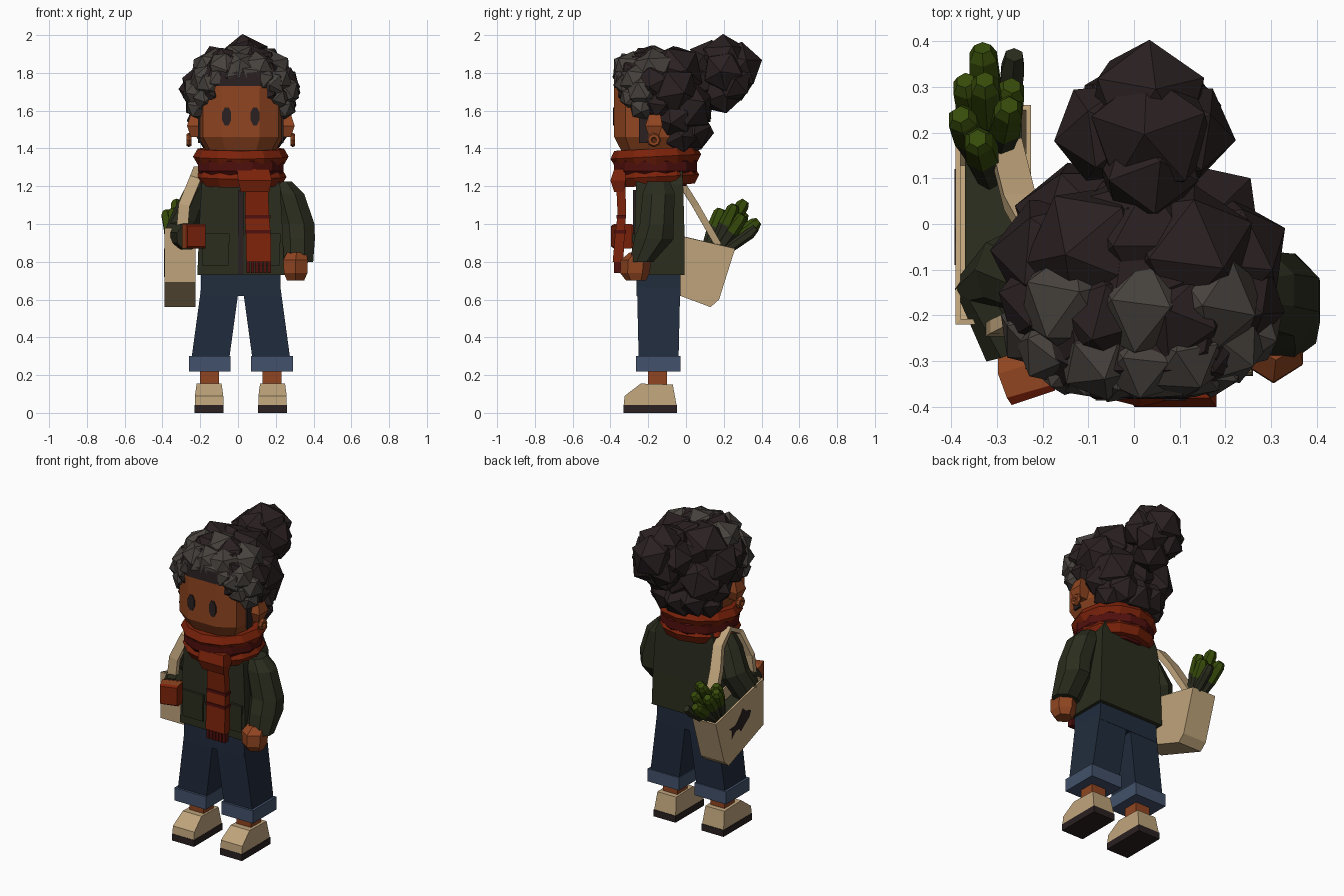
import bpy, bmesh, math, random
from mathutils import Vector, Matrix, Euler

random.seed(4)
if "Cube" in bpy.data.objects:
    bpy.data.objects.remove(bpy.data.objects["Cube"])

def material(name, r, g, b):
    m = bpy.data.materials.new(name)
    m.use_nodes = True
    m.diffuse_color = (r, g, b, 1)
    m.node_tree.nodes["Principled BSDF"].inputs["Base Color"].default_value = (r, g, b, 1)
    return m

SKIN = material("skin brown", .28, .06, .015)
JACKET = material("dark olive", .024, .026, .013)
JEANS = material("denim blue", .015, .025, .046)
CUFF = material("pale denim", .054, .083, .145)
CREAM = material("cream canvas", .52, .37, .2)
SCARF = material("rust red", .2, .016, .003)
WINE = material("dark red", .08, .005, .004)
HAIR = material("dark brown", .023, .0145, .015)
GREY = material("grey brown", .062, .053, .046)
LEAF = material("leaf green", .037, .07, .003)
MID = .015  # body centre in x
X, Z = Vector((1, 0, 0)), Vector((0, 0, 1))

def finish(name, bm, *mats):
    bmesh.ops.recalc_face_normals(bm, faces=bm.faces)
    me = bpy.data.meshes.new(name)
    bm.to_mesh(me)
    bm.free()
    for m in mats:
        me.materials.append(m)
    ob = bpy.data.objects.new(name, me)
    bpy.context.collection.objects.link(ob)
    return ob

def skin(name, rings, *mats, last_mat=0):
    """Bridge rings of points and cap both ends."""
    bm = bmesh.new()
    vs = [[bm.verts.new(p) for p in ring] for ring in rings]
    n = len(vs[0])
    bm.faces.new(vs[0])
    for a, b in zip(vs, vs[1:]):
        for i in range(n):
            f = bm.faces.new((a[i], a[(i + 1) % n], b[(i + 1) % n], b[i]))
            f.material_index = last_mat if b is vs[-1] or b is vs[-2] else 0
    bm.faces.new(vs[-1]).material_index = last_mat
    return finish(name, bm, *mats)

def tube(name, secs, *mats, n=4, flat=True, wide=X, last_mat=0):
    """Sections are x, y, z, half width, half depth."""
    pts = [Vector(s[:3]) for s in secs]
    rings = []
    for i, s in enumerate(secs):
        t = Z if flat else (pts[min(i + 1, len(pts) - 1)] - pts[max(i - 1, 0)]).normalized()
        u = (wide - t * wide.dot(t)).normalized()
        v = t.cross(u)
        k = 1 / math.cos(math.pi / n)
        angles = [math.pi * (2 * j + 1) / n for j in range(n)]
        rings.append([pts[i] + u * s[3] * k * math.cos(a) + v * s[4] * k * math.sin(a) for a in angles])
    return skin(name, rings, *mats, last_mat=last_mat)

def box(name, x0, x1, y0, y1, z0, z1, mat):
    c = ((x0 + x1) / 2, (y0 + y1) / 2)
    h = ((x1 - x0) / 2, (y1 - y0) / 2)
    return tube(name, [(*c, z0, *h), (*c, z1, *h)], mat)

def prism(name, profile, x0, x1, mat):
    return skin(name, [[(x, y, z) for y, z in profile] for x in (x0, x1)], mat)

def curls(name, blobs, mat, mirror=True):
    """Sharply faceted balls: x offset, y, z, radius."""
    bm = bmesh.new()
    for x, y, z, r in blobs:
        for s in ((-1, 1) if mirror and x else (1,)):
            turn = Euler([random.uniform(0, 3) for _ in range(3)]).to_matrix().to_4x4()
            bmesh.ops.create_icosphere(bm, subdivisions=1, radius=r * 1.08,
                                       matrix=Matrix.Translation((MID + s * x, y, z)) @ turn)
    return finish(name, bm, mat)

# Legs, turn-ups, ankles, shoes, ears, earrings, eyes, pockets
SHOE = [(-.33, .04), (-.325, .09), (-.24, .155), (-.07, .15), (-.05, .04)]
for s, side in ((-1, "right"), (1, "left")):
    def at(d):
        return MID + s * d
    tube(side + "_trouser_leg", [(at(.105), -.145, .7, .1, .115), (at(.165), -.145, .26, .1, .105)], JEANS)
    box(side + "_turn_up", at(.165) - .11, at(.165) + .11, -.265, -.03, .22, .3, CUFF)
    box(side + "_ankle", at(.165) - .05, at(.165) + .05, -.2, -.1, .12, .24, SKIN)
    shoe = prism(side + "_shoe", SHOE, at(.168) - .075, at(.168) + .075, CREAM)
    for v in shoe.data.vertices:
        if v.co.z > .1:
            v.co.x += (at(.168) - v.co.x) * .12
    box(side + "_sole", at(.168) - .077, at(.168) + .077, -.332, -.047, 0, .042, HAIR)
    tube(side + "_ear", [(at(.24), -.17, 1.46, .025, .025), (at(.25), -.17, 1.52, .035, .045),
                         (at(.24), -.165, 1.58, .025, .03)], SKIN)
    box(side + "_sideburn", at(.221) - .006, at(.221) + .006, -.25, -.2, 1.43, 1.62, HAIR)
    bpy.ops.mesh.primitive_torus_add(major_radius=.023, minor_radius=.015, major_segments=8, minor_segments=6,
                                     location=(at(.275), -.17, 1.445), rotation=(0, math.pi / 2, 0))
    ring = bpy.context.object
    ring.name = side + "_earring"
    ring.data.materials.append(SKIN)
    eye = [[(at(.075) + .026 * math.sin(a), y, 1.57 + .052 * math.cos(a))
            for a in [math.pi * (i + .5) / 4 for i in range(8)]] for y in (-.379, -.386)]
    skin(side + "_eye", eye, HAIR)
    box(side + "_pocket", at(.135) - .07, at(.135) + .07, -.281, -.26, .78, .92, JACKET)
    box(side + "_pocket_flap", at(.135) - .075, at(.135) + .075, -.287, -.26, .9, .95, JACKET)

# Hips, jacket
box("hips", MID - .21, MID + .21, -.262, -.03, .62, .76, JEANS)
tube("jacket", [(MID, -.14, .73, .23, .133), (MID, -.14, .95, .222, .132), (MID, -.14, 1.21, .208, .125),
                (MID, -.14, 1.28, .18, .12)], JACKET)
box("button_strip", MID - .015, MID + .015, -.28, -.255, .735, 1.18, HAIR)

# Arms and hands; the bent fingers of the right hand are darker
tube("left_sleeve", [(.235, -.145, 1.225, .05, .06), (.265, -.145, 1.16, .085, .085), (.31, -.155, 1, .095, .09),
                     (.315, -.17, .92, .092, .105), (.315, -.235, .8, .083, .062)], JACKET, n=8)
tube("left_hand", [(.31, -.24, .85, .05, .05), (.305, -.265, .81, .065, .07), (.305, -.27, .74, .062, .068),
                   (.305, -.265, .7, .045, .045)], SKIN, n=6)
tube("right_sleeve", [(-.18, -.13, 1.23, .05, .06), (-.22, -.12, 1.16, .06, .075), (-.275, -.1, 1.03, .072, .08),
                      (-.315, -.13, .94, .072, .08), (-.265, -.28, .93, .06, .065)],
     JACKET, n=8, flat=False, wide=Vector((1, -.4, 0)))
hand = tube("right_hand", [(-.255, -.27, .935, .045, .05), (-.24, -.31, .935, .06, .065),
                           (-.225, -.365, .935, .055, .065), (-.22, -.38, .935, .05, .055)],
            SKIN, SCARF, flat=False)
for p in hand.data.polygons:
    p.material_index = int(p.normal.y < -.5 or p.normal.x > .5)

# Head, with a dark cap of hair over the crown
half = [(.1, -.38), (.2, -.32), (.225, -.2), (.19, 0)]
plan = half + [(-x, y) for x, y in reversed(half)]
for name, mat, levels in (("head", SKIN, ((1.36, .74), (1.46, 1), (1.76, 1))),
                          ("hair_cap", HAIR, ((1.73, 1.015), (1.8, 1.0), (1.89, .7)))):
    skin(name, [[(MID + x * k, -.18 + (y + .18) * k, z) for x, y in plan] for z, k in levels], mat)

# Hair
curls("back_curls", [(0, -.1, 1.74, .2), (.19, -.07, 1.71, .13), (.1, -.06, 1.8, .145), (0, -.03, 1.79, .15),
                     (.13, 0, 1.62, .14), (0, .0, 1.64, .15), (.09, .02, 1.5, .11), (0, .02, 1.49, .12),
                     (.18, -.06, 1.56, .1), (.15, -.03, 1.47, .09), (.22, -.15, 1.64, .08),
                     (.08, -.2, 1.83, .11), (.21, -.17, 1.74, .1), (.13, -.27, 1.78, .09),
                     (.145, -.31, 1.69, .055)], HAIR)
curls("front_curls", [(0, -.18, 1.84, .115), (.15, -.17, 1.81, .115), (0, -.3, 1.82, .09), (.09, -.29, 1.82, .09),
                      (.045, -.315, 1.79, .075), (.115, -.315, 1.765, .07), (.16, -.3, 1.74, .075),
                      (.19, -.27, 1.76, .08), (.19, -.285, 1.67, .065), (.225, -.23, 1.7, .085),
                      (.225, -.235, 1.62, .065)], GREY)
curls("hair_bun", [(.025, .2, 1.86, .136), (.015, .27, 1.83, .128), (-.075, .2, 1.81, .11), (.09, .2, 1.81, .11),
                   (.015, .19, 1.7, .115), (.015, .12, 1.86, .11), (.015, .08, 1.75, .1),
                   (-.04, .25, 1.75, .1), (.07, .25, 1.75, .1)], HAIR, False)

# Scarf
tube("scarf_inside", [(MID, -.162, 1.2, .17, .16), (MID, -.162, 1.28, .226, .22), (MID, -.162, 1.33, .226, .22),
                      (MID, -.162, 1.38, .19, .18)], WINE, n=12)
for name, z, r, thick in (("upper_scarf_loop", 1.357, .205, .048), ("lower_scarf_loop", 1.25, .188, .054)):
    bpy.ops.mesh.primitive_torus_add(major_radius=r, minor_radius=thick, major_segments=12, minor_segments=6,
                                     location=(MID, -.16, z), rotation=(math.radians(3), 0, 0))
    loop = bpy.context.object
    loop.name = name
    loop.scale.y = .95
    loop.data.materials.append(SCARF)
tube("scarf_knot", [(.09, -.355, 1.17, .075, .025), (.09, -.36, 1.23, .09, .04), (.08, -.35, 1.29, .085, .03)], SCARF)
tube("scarf_tail", [(.1, -.345, 1.22, .06, .025), (.1, -.34, 1.05, .064, .022), (.107, -.35, .95, .066, .025),
                    (.11, -.36, .8, .066, .028)], SCARF)
for z in (.95, 1.03):
    box("scarf_stripe", .037, .173, -.379 if z < 1 else -.369, -.318, z, z + .018, WINE)
for i in range(6):
    x = .046 + i * .022
    box("scarf_fringe", x, x + .018, -.38, -.345, .74, .815, WINE)

# Shopping bag: open box with thickness, dark inside
bag = prism("bag", [(-.22, .98), (.26, .87), (.175, .6), (.13, .56), (-.22, .69)], -.39, -.225, CREAM)
bm = bmesh.new()
bm.from_mesh(bag.data)
bmesh.ops.delete(bm, geom=[f for f in bm.faces if f.normal.z > .7], context="FACES_ONLY")
bm.to_mesh(bag.data)
bm.free()
bag.modifiers.new("thickness", "SOLIDIFY").thickness = .016
prism("bag_contents", [(-.19, .9), (.22, .82), (.17, .7), (-.19, .75)], -.37, -.245, JACKET)
tube("bag_strap", [(-.3, -.235, .92, .03, .015), (-.285, -.225, 1.1, .03, .015), (-.225, -.2, 1.24, .03, .015),
                   (-.205, -.12, 1.29, .03, .015), (-.215, -.02, 1.21, .03, .018), (-.25, .05, 1.1, .035, .018),
                   (-.28, .17, .89, .035, .018)], CREAM, flat=False)

# Painted fish on the outer side of the bag
FISH = [(-.09, .83), (-.04, .845), (-.01, .87), (.01, .84), (.06, .79), (.12, .785), (.095, .76),
        (.1, .72), (.06, .755), (.02, .755), (.01, .735), (-.03, .765), (-.075, .795)]
prism("bag_fish_print", FISH, -.393, -.389, HAIR)

# Leeks fanning out of the bag
TIPS = [(-.33, .365, 1.0), (-.375, .23, 1.05), (-.275, .25, 1.08), (-.325, .3, 1.1),
        (-.365, .3, 1.04), (-.27, .29, 1.03), (-.34, .18, 1.06)]
for i, tip in enumerate(TIPS):
    base, tip = Vector((-.31, .08 + .015 * (i % 3), .78)), Vector(tip)
    secs = [(*base.lerp(tip, f), r, r) for f, r in ((0, .02), (.62, .032), (.72, .035), (1, .03), (1.07, .018))]
    tube("leek", secs, JACKET, LEAF, n=6, flat=False, last_mat=1)
tube("dark_leek", [(-.29, .1, .78, .02, .02), (-.265, .34, .95, .025, .025), (-.262, .37, .98, .018, .018)],
     JACKET, n=6, flat=False)
